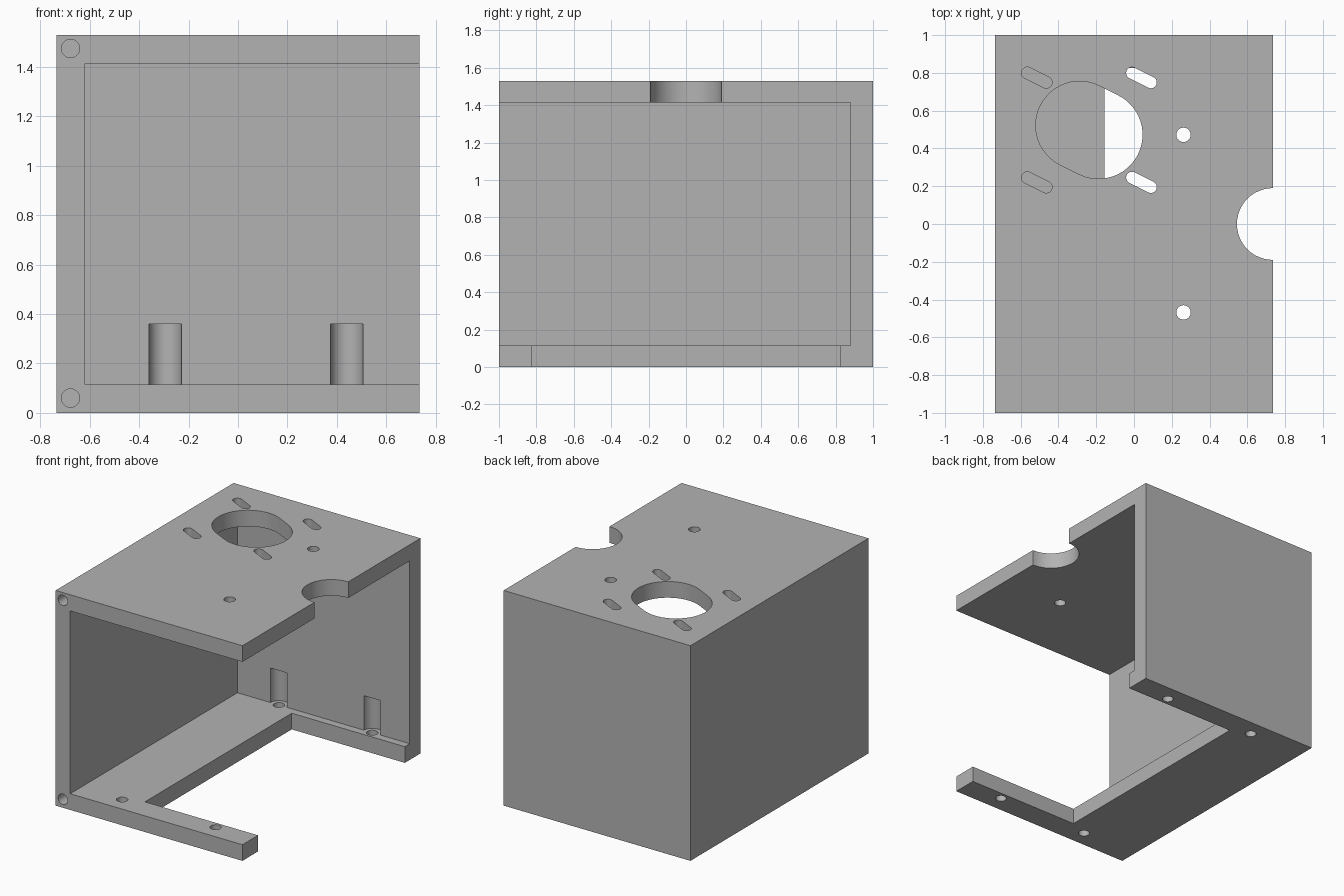
import bpy, bmesh, math
from mathutils import Vector, Matrix

if "Cube" in bpy.data.objects:
    bpy.data.objects.remove(bpy.data.objects["Cube"], do_unlink=True)

W, D, H, T = 0.735, 1.0, 1.53, 0.115      # half width, half depth, height, wall
SEGMENTS = 48

grey = bpy.data.materials.new("plain grey")
grey.use_nodes = True
colour = (0.45, 0.45, 0.45, 1)
grey.diffuse_color = colour
grey.node_tree.nodes["Principled BSDF"].inputs["Base Color"].default_value = colour


def finish(bm, name):
    bmesh.ops.recalc_face_normals(bm, faces=bm.faces)
    mesh = bpy.data.meshes.new(name)
    bm.to_mesh(mesh)
    bm.free()
    mesh.materials.append(grey)
    obj = bpy.data.objects.new(name, mesh)
    bpy.context.collection.objects.link(obj)
    return obj


def block(name, low, high):
    low, high = Vector(low), Vector(high)
    bm = bmesh.new()
    size = Matrix.Diagonal((*(high - low), 1))
    bmesh.ops.create_cube(bm, size=1, matrix=Matrix.Translation((low + high) / 2) @ size)
    return finish(bm, name)


def slot(name, centre, radius, low, high, shift=(0, 0), turn=None):
    """Upright round-ended prism; a zero shift gives a plain cylinder."""
    bm = bmesh.new()
    s = Vector((*shift, 0))
    start = math.atan2(s.y, s.x) - math.pi / 2
    half = SEGMENTS // 2
    ring = []
    for side in (1, -1):
        for i in range(half + (s.length > 0)):
            a = start + math.pi * (i / half + (side < 0))
            p = s * side + Vector((math.cos(a), math.sin(a), 0)) * radius
            ring.append(bm.verts.new(p + Vector((*centre, low))))
    face = bm.faces.new(ring)
    top = bmesh.ops.extrude_face_region(bm, geom=[face])["geom"]
    bmesh.ops.translate(bm, vec=(0, 0, high - low),
                        verts=[v for v in top if isinstance(v, bmesh.types.BMVert)])
    if turn:
        bmesh.ops.transform(bm, matrix=turn, verts=bm.verts)
    return finish(bm, name)


housing = block("motor_housing", (-W, -D, 0), (W, D, H))

# Interior, open at the front and one side, and the floor opening
cutters = [
    block("interior", (-W + T, -D - 0.2, T), (W + 0.2, D - 0.12, H - T)),
    block("floor_opening", (-0.155, -0.825, -0.2), (W + 0.2, 0.825, T + 0.1)),
]

# Roof: motor opening, adjustable screw slots, round holes and edge notch
roof = (H - T - 0.1, H + 0.1)
motor = Vector((-0.2375, 0.4975))
shift = (0.05, -0.025)
cutters.append(slot("motor_opening", motor, 0.233, *roof, shift))
for sx in (-1, 1):
    for sy in (-1, 1):
        cutters.append(slot("screw_slot", motor + Vector((sx, sy)) * 0.277,
                            0.031, *roof, shift))
for y in (0.472, -0.468):
    cutters.append(slot("roof_hole", (0.262, y), 0.038, *roof))
cutters.append(slot("edge_notch", (W, 0), 0.19, *roof))

# Floor screw holes, with driver clearance pockets in the back wall
for x in (-0.295, 0.44):
    for y in (-0.88, 0.88):
        cutters.append(slot("floor_hole", (x, y), 0.037, -0.1, T + 0.1))
    cutters.append(slot("driver_pocket", (x, 0.88), 0.066, T, 0.36))

# Blind screw holes in the front edge of the side wall
for z in (0.06, H - 0.055):
    turn = Matrix.Translation((-0.678, -D, z)) @ Matrix.Rotation(-math.pi / 2, 4, "X")
    cutters.append(slot("front_hole", (0, 0), 0.037, -0.1, 0.4, turn=turn))

bpy.ops.object.select_all(action="DESELECT")
housing.select_set(True)
bpy.context.view_layer.objects.active = housing
for cutter in cutters:
    cutter.hide_render = True
    mod = housing.modifiers.new(cutter.name, "BOOLEAN")
    mod.operation, mod.solver, mod.object = "DIFFERENCE", "EXACT", cutter
    bpy.ops.object.modifier_apply(modifier=mod.name)
for cutter in cutters:
    bpy.data.objects.remove(cutter, do_unlink=True)
bpy.ops.object.shade_smooth_by_angle(angle=math.radians(30))
